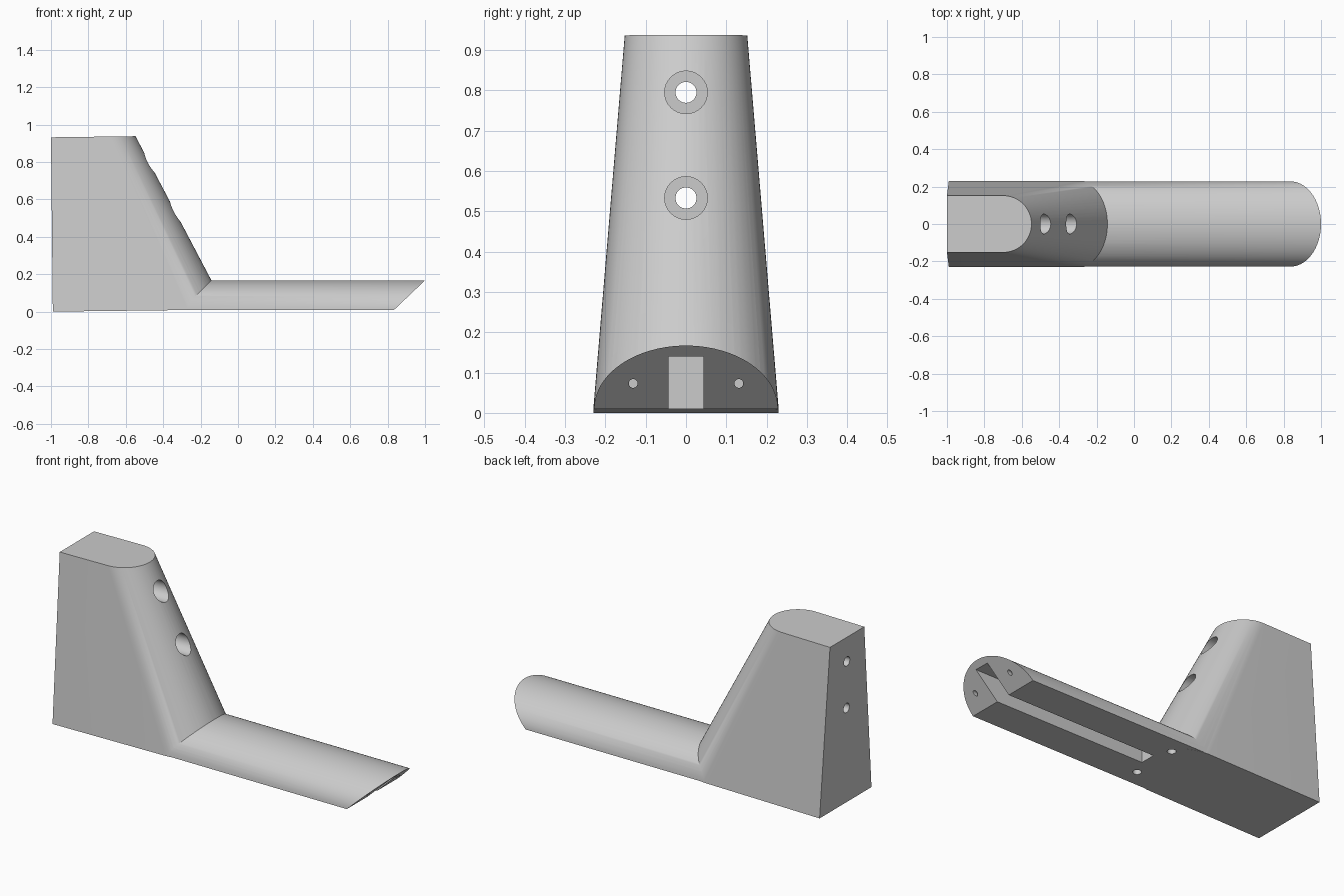
import bpy, bmesh, math
from mathutils import Matrix

if "Cube" in bpy.data.objects:
    bpy.data.objects.remove(bpy.data.objects["Cube"], do_unlink=True)

grey = bpy.data.materials.new("plain grey")
grey.use_nodes = True
grey.diffuse_color = (0.6, 0.6, 0.6, 1)
grey.node_tree.nodes["Principled BSDF"].inputs["Base Color"].default_value = (0.6, 0.6, 0.6, 1)


def finish(name, bm):
    bmesh.ops.recalc_face_normals(bm, faces=bm.faces)
    mesh = bpy.data.meshes.new(name)
    bm.to_mesh(mesh)
    bm.free()
    mesh.materials.append(grey)
    obj = bpy.data.objects.new(name, mesh)
    bpy.context.collection.objects.link(obj)
    return obj


def loft(name, start, end):
    """Solid between two matching outlines."""
    bm = bmesh.new()
    a = [bm.verts.new(p) for p in start]
    b = [bm.verts.new(p) for p in end]
    bm.faces.new(a)
    bm.faces.new(b)
    for i in range(len(a)):
        j = (i + 1) % len(a)
        bm.faces.new((a[i], a[j], b[j], b[i]))
    return finish(name, bm)


def half_turn(steps):
    return [math.pi * (i / steps - 0.5) for i in range(steps + 1)]


def u_outline(back, centre, radius, height):
    """Flat back, straight sides and a round nose."""
    pts = [(centre + radius * math.cos(t), radius * math.sin(t)) for t in half_turn(32)]
    pts += [(back, radius), (back, -radius)]
    return [(x, y, height(x)) for x, y in pts]


def cylinder(name, radius, x0, x1, y, z):
    bm = bmesh.new()
    spin = Matrix.Translation(((x0 + x1) / 2, y, z)) @ Matrix.Rotation(math.pi / 2, 4, "Y")
    bmesh.ops.create_cone(bm, cap_ends=True, segments=32, radius1=radius,
                          radius2=radius, depth=x1 - x0, matrix=spin)
    return finish(name, bm)


def box(name, x0, x1, half, z0, z1):
    ring = [(-half, z0), (half, z0), (half, z1), (-half, z1)]
    return loft(name, [(x0, y, z) for y, z in ring], [(x1, y, z) for y, z in ring])


def combine(target, other, operation):
    bpy.context.view_layer.objects.active = target
    mod = target.modifiers.new(operation, "BOOLEAN")
    mod.operation = operation
    mod.solver = "EXACT"
    mod.object = other
    bpy.ops.object.modifier_apply(modifier=mod.name)
    bpy.data.objects.remove(other, do_unlink=True)


# Tapered upright block with a rounded front
bracket = loft("bracket",
               u_outline(-0.99, -0.29, 0.23, lambda x: 0.012 * (x + 0.99)),
               u_outline(-1.0, -0.70, 0.152, lambda x: 0.932 + 0.013 * (x + 1)))

# Domed arm with a slanted end
dome = [(0.228 * math.sin(t), 0.01 + 0.157 * math.cos(t)) for t in half_turn(40)]
arm = loft("arm", [(-0.35, y, z) for y, z in dome],
           [(0.835 + 1.05 * (z - 0.01), y, z) for y, z in dome])
combine(bracket, arm, "UNION")

# Slot along the underside of the arm
combine(bracket, box("slot_cutter", -0.087, 1.1, 0.043, -0.1, 0.14), "DIFFERENCE")

# Counterbored screw holes through the upright
for z in (0.533, 0.795):
    combine(bracket, cylinder("bore_cutter", 0.053, -0.8, 0.1, 0, z), "DIFFERENCE")
    combine(bracket, cylinder("screw_cutter", 0.026, -1.1, -0.7, 0, z), "DIFFERENCE")

# Small blind holes in the arm end and in the underside
for y in (-0.131, 0.131):
    combine(bracket, cylinder("end_hole_cutter", 0.011, 0.8, 1.1, y, 0.073), "DIFFERENCE")
    peg = cylinder("base_hole_cutter", 0.022, -0.06, 0.06, 0, 0)
    peg.data.transform(Matrix.Translation((-0.13, y, 0)) @ Matrix.Rotation(math.pi / 2, 4, "Y"))
    combine(bracket, peg, "DIFFERENCE")

bpy.ops.object.select_all(action="DESELECT")
bracket.select_set(True)
bpy.context.view_layer.objects.active = bracket
bpy.ops.object.shade_smooth_by_angle(angle=math.radians(30))
